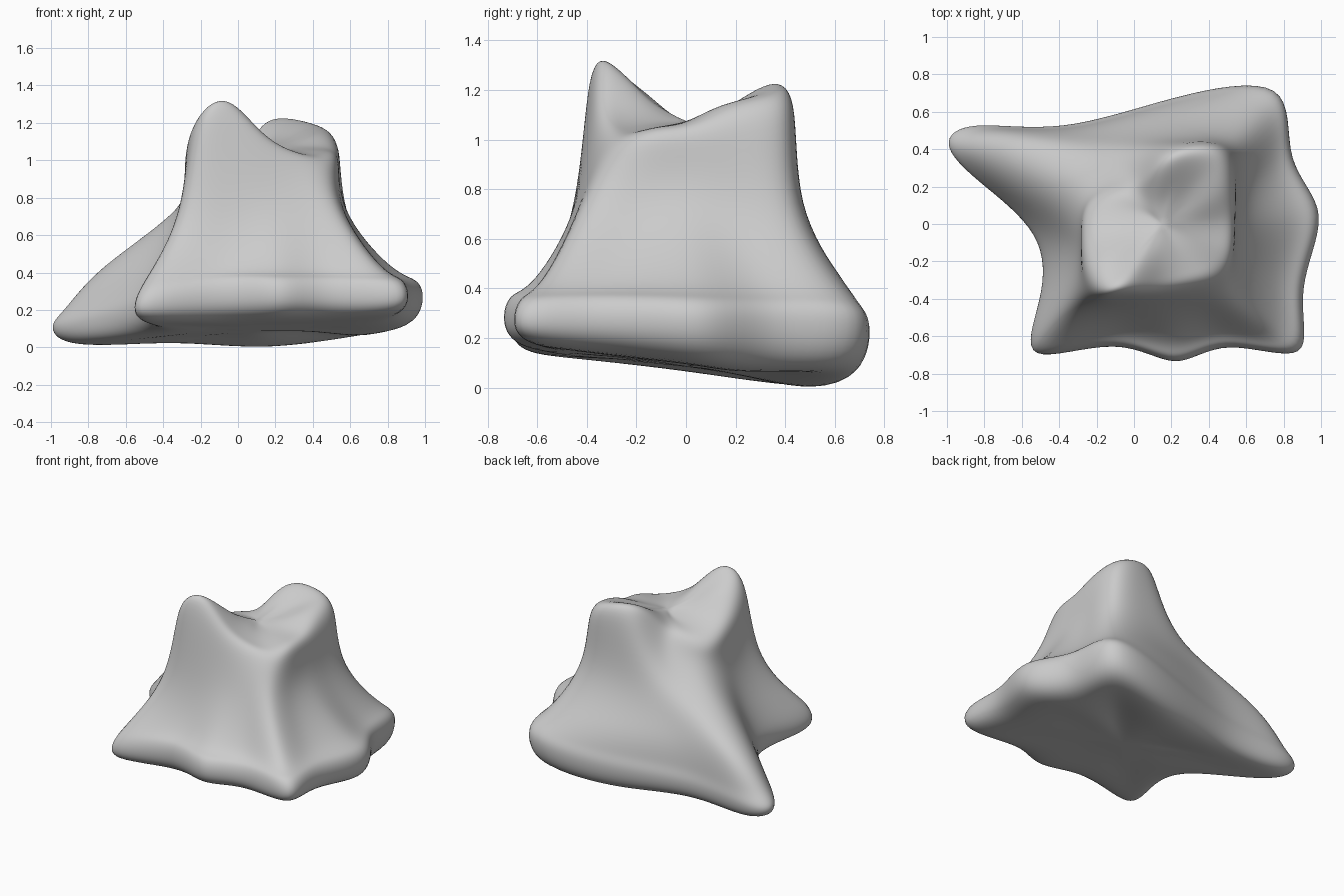
import bpy, bmesh
from mathutils import Vector

if "Cube" in bpy.data.objects:
    bpy.data.objects.remove(bpy.data.objects["Cube"])

# Column order, counter-clockwise from the front-left foot:
# front feet and bulges, right side, back, long left leg, left side
rim = [(-.53, -.7, .21), (-.1, -.64, .27), (.22, -.745, .27), (.5, -.645, .27),
       (.89, -.69, .26), (.89, -.35, .27), (1.0, .05, .26), (.83, .35, .25),
       (.76, .72, .24), (.2, .67, .17), (-.38, .52, .15), (-.84, .53, .11),
       (-.99, .42, .11), (-.82, .22, .13), (-.53, -.06, .2), (-.5, -.4, .2)]
neck = [(-.29, -.42), (-.05, -.45), (.18, -.44), (.38, -.43),
        (.53, -.39), (.56, -.2), (.57, .0), (.57, .2),
        (.54, .43), (.26, .46), (.0, .43), (-.17, .35),
        (-.31, .24), (-.32, .09), (-.3, -.08), (-.3, -.25)]
top = [(-.2, -.38, 1.2), (-.06, -.38, 1.24), (.14, -.37, 1.08), (.33, -.33, 1.0),
       (.47, -.28, .97), (.53, -.15, 1.0), (.54, .02, 1.01), (.54, .2, 1.05),
       (.49, .4, 1.1), (.3, .43, 1.15), (.13, .38, 1.12), (.0, .26, .98),
       (-.13, .2, .94), (-.26, .1, .93), (-.28, -.08, 1.0), (-.27, -.25, 1.1)]
crest_z = [1.28, 1.28, 1.13, 1.05, 1.03, 1.05, 1.07, 1.14,
           1.18, 1.21, 1.19, 1.06, 1.03, 1.02, 1.08, 1.2]
N = len(rim)


def under(j, f):
    """Point on the gently tilted underside, pulled in towards the middle."""
    x, y = .1 + (rim[j][0] - .1) * f, rim[j][1] * f
    return (x, y, .085 - .11 * y + .03 * x + {8: .03, 9: -.02}.get(j, 0))


def slope(j, t, z):
    """Point on the slope, at fraction t of the way from neck to foot."""
    return (neck[j][0] + t * (rim[j][0] - neck[j][0]),
            neck[j][1] + t * (rim[j][1] - neck[j][1]), z)


def inward(j, f, z):
    """Point inside the top edge, moved towards the saddle between the peaks."""
    return (top[j][0] + f * (.15 - top[j][0]), top[j][1] * (1 - f), z)


# Saddle heights: blurred copy of the crest, flattened towards the middle
saddle_z = [1.07 + .5 * (sum(crest_z[(j + k) % N] for k in (-1, 0, 1)) / 3 - 1.07)
            for j in range(N)]

# Stack of rings from the underside to the two peaks
rings = [[under(j, .45) for j in range(N)],
         [under(j, .88) for j in range(N)],
         rim,
         [slope(j, .9, rim[j][2] + .1) for j in range(N)],
         [slope(j, .68 if 9 <= j <= 11 else .58, .44) for j in range(N)],
         [(n[0], n[1], .74) for n in neck],
         top,
         [inward(j, .25, crest_z[j]) for j in range(N)],
         [inward(j, .62, saddle_z[j]) for j in range(N)]]
verts = [p for ring in rings for p in ring] + [(.1, 0, .085), (.15, 0, 1.075)]
low, high = len(verts) - 2, len(verts) - 1
last = (len(rings) - 1) * N
faces = [(i * N + j, i * N + (j + 1) % N, (i + 1) * N + (j + 1) % N, (i + 1) * N + j)
         for i in range(len(rings) - 1) for j in range(N)]
faces += [(low, (j + 1) % N, j) for j in range(N)]
faces += [(high, last + j, last + (j + 1) % N) for j in range(N)]

# Rock body as a smooth subdivided cage
mesh = bpy.data.meshes.new("rock_body")
mesh.from_pydata(verts, [], faces)
bm = bmesh.new()
bm.from_mesh(mesh)
bmesh.ops.recalc_face_normals(bm, faces=bm.faces)
bm.to_mesh(mesh)
bm.free()
rock = bpy.data.objects.new("rock_body", mesh)
bpy.context.collection.objects.link(rock)
sub = rock.modifiers.new("smooth", 'SUBSURF')
sub.levels = sub.render_levels = 3
for p in mesh.polygons:
    p.use_smooth = True

# Push the cage out so the smooth surface passes close to the measured points
for _ in range(4):
    mesh.update()
    bpy.context.view_layer.update()
    ev = rock.evaluated_get(bpy.context.evaluated_depsgraph_get())
    smooth = ev.to_mesh()
    shift = [Vector(verts[k]) - smooth.vertices[k].co for k in range(len(verts))]
    ev.to_mesh_clear()
    for v, d in zip(mesh.vertices, shift):
        if d.length < .3:
            v.co += d * .65
    rock.update_tag()
    mesh.update_tag()
mesh.update()
